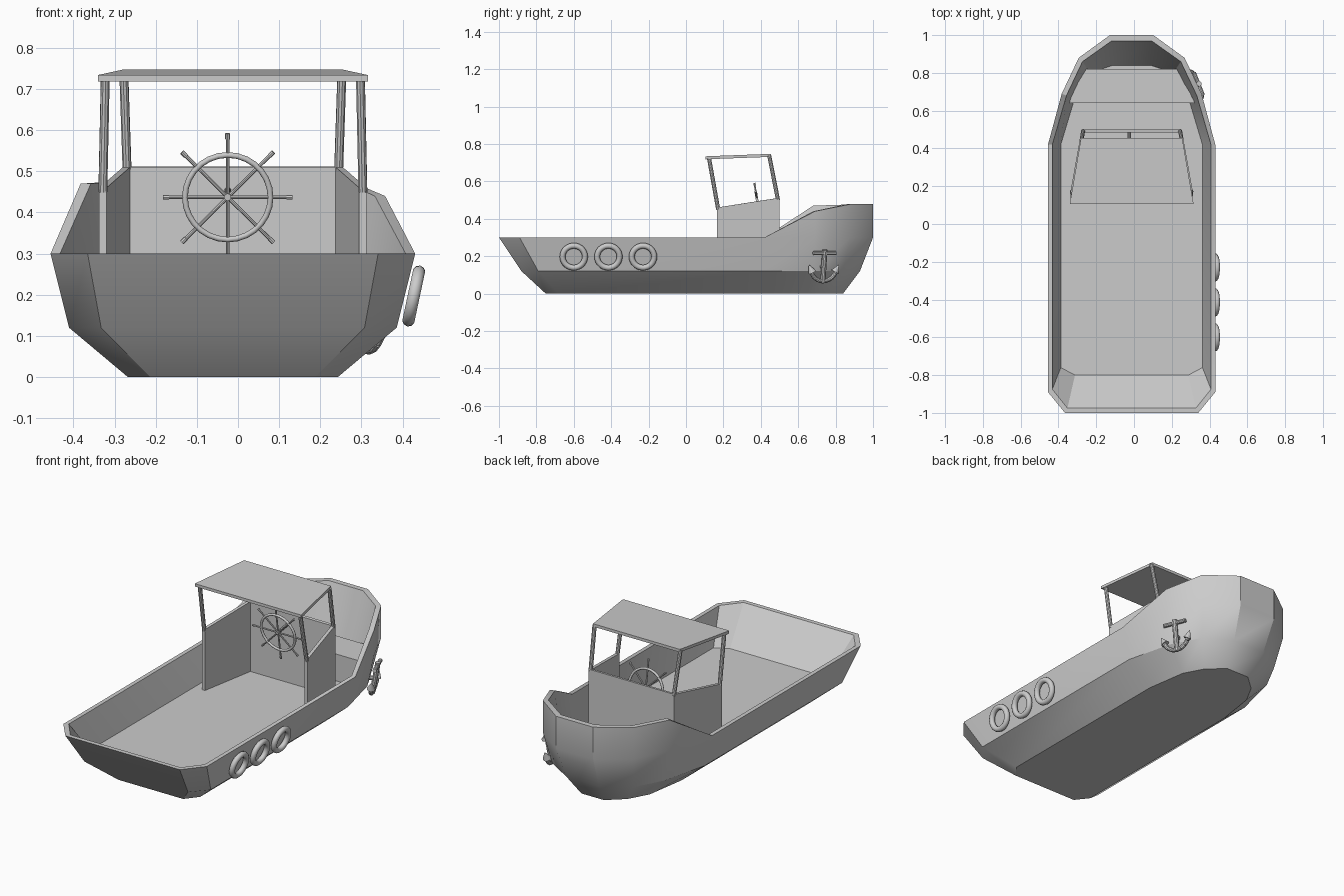
import bpy, bmesh, math
from mathutils import Vector, Matrix

if "Cube" in bpy.data.objects:
    bpy.data.objects.remove(bpy.data.objects["Cube"])

CX = -0.0125  # hull centreline (fenders shift the overall bounds)


def finish(name, bm, angle=32):
    bmesh.ops.remove_doubles(bm, verts=bm.verts, dist=1e-4)
    bmesh.ops.recalc_face_normals(bm, faces=bm.faces)
    me = bpy.data.meshes.new(name)
    bm.to_mesh(me)
    bm.free()
    ob = bpy.data.objects.new(name, me)
    bpy.context.collection.objects.link(ob)
    smooth(ob, angle)
    return ob


def smooth(ob, angle):
    bpy.ops.object.select_all(action='DESELECT')
    ob.select_set(True)
    bpy.context.view_layer.objects.active = ob
    bpy.ops.object.shade_smooth_by_angle(angle=math.radians(angle))


def tube(bm, p, q, r, r2=None, n=10):
    p, q = Vector(p), Vector(q)
    d = q - p
    m = Matrix.Translation((p + q) / 2) @ d.to_track_quat('Z', 'Y').to_matrix().to_4x4()
    bmesh.ops.create_cone(bm, cap_ends=True, segments=n, radius1=r,
                          radius2=r if r2 is None else r2, depth=d.length, matrix=m)


def torus(name, loc, rot, R, r):
    bpy.ops.mesh.primitive_torus_add(location=loc, rotation=rot, major_radius=R, minor_radius=r,
                                     major_segments=28, minor_segments=10)
    ob = bpy.context.object
    ob.name = name
    smooth(ob, 60)


def prism(name, pts, off):
    bm = bmesh.new()
    f = bm.faces.new([bm.verts.new(p) for p in pts])
    g = bmesh.ops.extrude_face_region(bm, geom=[f])
    bmesh.ops.translate(bm, vec=off, verts=[v for v in g['geom'] if isinstance(v, bmesh.types.BMVert)])
    bm.faces.ensure_lookup_table()
    if f.is_valid and all(len(e.link_faces) < 2 for e in f.edges):
        bm.faces.new(list(f.verts))
    return finish(name, bm)


# hull: half outlines (half width, y) from stern to bow at each level
bottom = [(.20, -.75), (.255, -.68), (.255, .42), (.22, .65), (.16, .76), (.07, .84)]
chine = [(.32, -.88), (.398, -.79), (.398, .42), (.335, .68), (.25, .84), (.10, .93)]
rim = [(.353, -1), (.443, -.89), (.443, .42), (.37, .69), (.28, .88), (.115, 1)]
inner = [(.34, -.975), (.42, -.875), (.42, .42), (.345, .68), (.26, .86), (.105, .97)]
deck = [(.30, -.80), (.375, -.76), (.375, .42), (.30, .67), (.22, .80), (.10, .84)]
right_z = [.3, .3, .3, .44, .478, .48]
left_z = [.3, .3, .3, .47, .476, .48]


def ring(bm, half, zr, zl):
    right = [(CX + x, y, z) for (x, y), z in zip(half, zr)]
    left = [(CX - x, y, z) for (x, y), z in zip(half, zl)]
    return [bm.verts.new(p) for p in right + left[::-1]]


bm = bmesh.new()
levels = [(bottom, [0] * 6, [0] * 6), (chine, [.12] * 6, [.12] * 6), (rim, [.3] * 6, [.3] * 6),
          (rim, right_z, left_z), (inner, right_z, left_z), (deck, [.12] * 6, [.12] * 6)]
rings = [ring(bm, *lv) for lv in levels]
for a, b in zip(rings, rings[1:]):
    for i in range(len(a)):
        j = (i + 1) % len(a)
        if all((a[k].co - b[k].co).length < 1e-5 for k in (i, j)):
            continue
        bm.faces.new([a[i], a[j], b[j], b[i]])
bm.faces.new(rings[0][::-1])
bm.faces.new(rings[-1])
finish("hull", bm, 30)

# bow bench
prism("bow_bench", [(CX - .335, .64, .27), (CX + .335, .64, .27), (CX + .25, .82, .27), (CX - .25, .82, .27)],
      (0, 0, -.15))

# cabin walls: wraparound screen open at the back
bm = bmesh.new()
outline = [(-.325, .165, .46), (-.265, .5, .512), (.265, .5, .512), (.325, .165, .46)]
inside = [(-.307, .165, .46), (-.25, .484, .51), (.25, .484, .51), (.307, .165, .46)]
quads = []
for line in (outline, inside):
    quads.append([[bm.verts.new((CX + x, y, z)) for z in (.11, zt)] for x, y, zt in line])
o, n = quads
for i in range(3):
    bm.faces.new([o[i][0], o[i + 1][0], o[i + 1][1], o[i][1]])
    bm.faces.new([n[i][0], n[i + 1][0], n[i + 1][1], n[i][1]])
    bm.faces.new([o[i][1], o[i + 1][1], n[i + 1][1], n[i][1]])
for i in (0, 3):
    bm.faces.new([o[i][0], o[i][1], n[i][1], n[i][0]])
finish("cabin_walls", bm)

# roof posts
bm = bmesh.new()
for s in (-1, 1):
    tube(bm, (CX + s * .316, .172, .45), (CX + s * .31, .122, .73), .011)
    tube(bm, (CX + s * .257, .492, .50), (CX + s * .265, .445, .738), .011)
finish("roof_posts", bm)

# roof slab
prism("roof", [(CX - .328, .105, .734), (CX + .328, .105, .734), (CX + .268, .455, .747), (CX - .268, .455, .747)],
      (0, 0, -.016))

# steering wheel: rim, spokes, hub shaft
wc, tilt = Vector((-.025, .39, .437)), math.radians(9)
torus("wheel_rim", wc, (math.pi / 2 + tilt, 0, 0), .104, .007)
bm = bmesh.new()
for k in range(8):
    a = k * math.pi / 4
    d = Matrix.Rotation(tilt, 3, 'X') @ Vector((math.cos(a), 0, math.sin(a)))
    tube(bm, wc, wc + d * .153, .0045, n=8)
    tube(bm, wc + d * .143, wc + d * .157, .006, n=8)
finish("wheel_spokes", bm)
bm = bmesh.new()
tube(bm, wc + Vector((0, -.01, 0)), wc + Vector((0, .1, .016)), .009)
finish("wheel_shaft", bm)

# ring fenders on the right side
for i, y in enumerate((-.60, -.415, -.23)):
    torus(f"fender_{i + 1}", (.427, y, .197), (0, math.radians(102), 0), .060, .0155)

# anchor on the right bow
u = Vector((-.37, .93, 0)).normalized()
nh = Vector((u.y, -u.x, 0))
v = Vector((0, 0, math.cos(.17))) + nh * math.sin(.17)
c = Vector((.33, .737, .145))
P = lambda a, b: c + u * a + v * b
bm = bmesh.new()
tube(bm, P(0, -.085), P(0, .09), .014)
tube(bm, P(-.065, .072), P(.065, .072), .011)
arc = [P(.075 * math.cos(t), -.005 + .075 * math.sin(t))
       for t in [math.radians(190 + 20 * k) for k in range(9)]]
for p, q in zip(arc, arc[1:]):
    tube(bm, p, q, .012)
for s in (-1, 1):
    tube(bm, P(s * .066, -.03), P(s * .086, .01), .022, .001)
tube(bm, P(0, 0) - nh * .05, P(0, 0), .012)
finish("anchor", bm)
